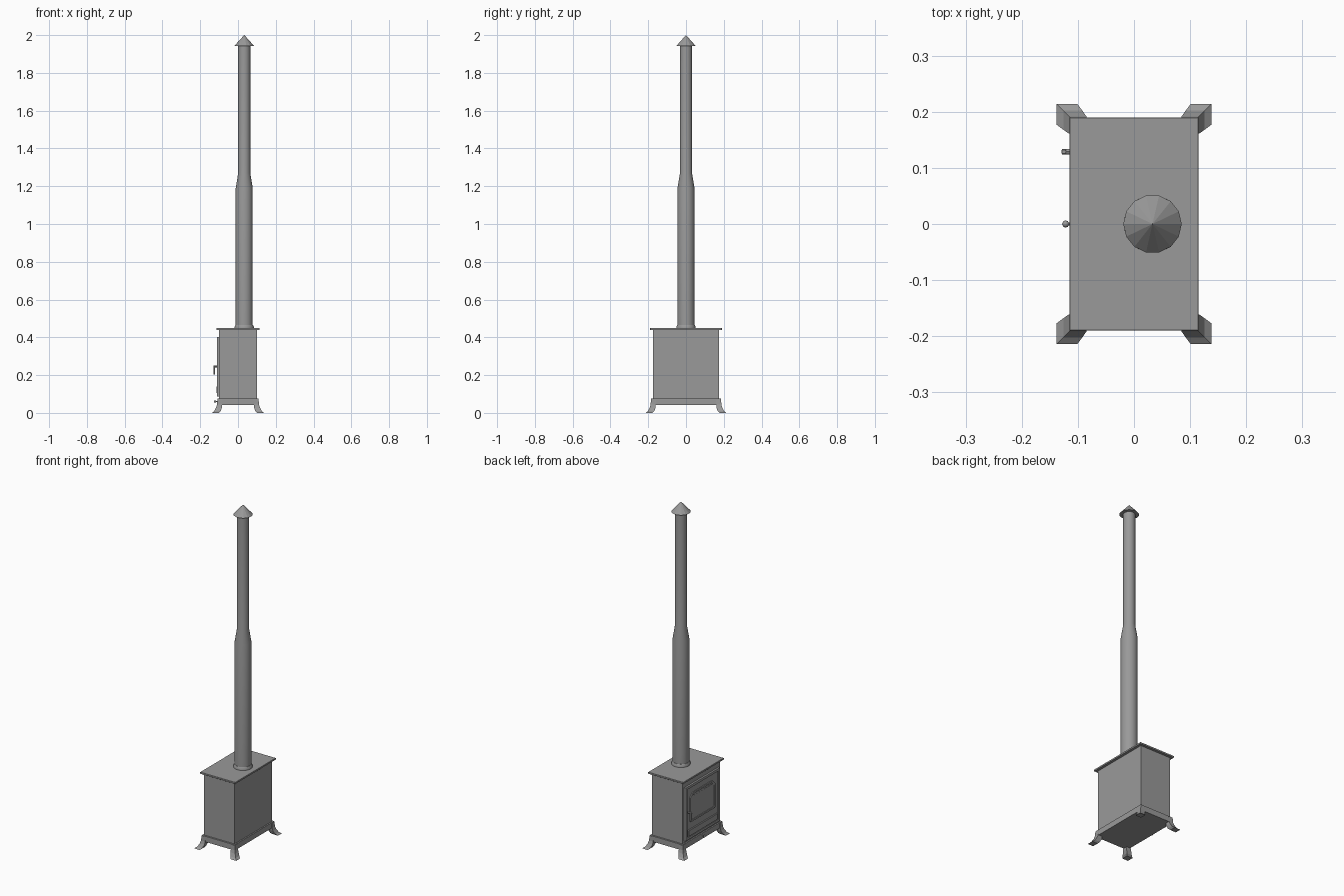
import bpy, bmesh, math
from mathutils import Matrix, Vector

if "Cube" in bpy.data.objects:
    bpy.data.objects.remove(bpy.data.objects["Cube"])

# Dark iron colour shared by every part
iron = bpy.data.materials.new("dark_iron")
iron.diffuse_color = (0.32, 0.32, 0.32, 1)
iron.use_nodes = True
iron.node_tree.nodes["Principled BSDF"].inputs["Base Color"].default_value = iron.diffuse_color


def finish(name, bm, smooth=None):
    bmesh.ops.recalc_face_normals(bm, faces=bm.faces)
    me = bpy.data.meshes.new(name)
    bm.to_mesh(me)
    bm.free()
    me.materials.append(iron)
    ob = bpy.data.objects.new(name, me)
    bpy.context.collection.objects.link(ob)
    if smooth:
        bpy.ops.object.select_all(action='DESELECT')
        ob.select_set(True)
        bpy.context.view_layer.objects.active = ob
        bpy.ops.object.shade_smooth_by_angle(angle=math.radians(smooth))
    return ob


def box(name, x, y, z, bevel=0):
    bm = bmesh.new()
    bmesh.ops.create_cube(bm, size=1)
    for v in bm.verts:
        v.co = [lo + (c + 0.5) * (hi - lo) for c, (lo, hi) in zip(v.co, (x, y, z))]
    if bevel:
        bmesh.ops.bevel(bm, geom=bm.edges[:], offset=bevel, segments=1, affect='EDGES')
    return finish(name, bm)


def loft(name, rings, closed=False, smooth=None):
    """Skin equal-length rings of points; cap the ends or close the loop."""
    bm = bmesh.new()
    vs = [[bm.verts.new(p) for p in r] for r in rings]
    n = len(vs[0])
    pairs = list(zip(vs, vs[1:])) + ([(vs[-1], vs[0])] if closed else [])
    for a, b in pairs:
        for i in range(n):
            j = (i + 1) % n
            bm.faces.new((a[i], a[j], b[j], b[i]))
    if not closed:
        bm.faces.new(vs[0])
        bm.faces.new(vs[-1])
    return finish(name, bm, smooth)


def lathe(name, profile, sides, smooth=None, centre=(0, 0, 0), axis='Z'):
    rot = Matrix.Rotation(-math.pi / 2, 4, 'Y') if axis == 'X' else Matrix()
    rings = []
    for r, h in profile:
        rings.append([Vector(centre) + rot @ Vector((r * math.cos(2 * math.pi * i / sides),
                      r * math.sin(2 * math.pi * i / sides), h)) for i in range(sides)])
    return loft(name, rings, smooth=smooth)


def outline(hw, z0, z1, cut=0.0, low=0.0):
    """Rectangle in y-z with cut top and bottom corners."""
    return [(-hw + low, z0), (hw - low, z0), (hw, z0 + low), (hw, z1 - cut),
            (hw - cut, z1), (-hw + cut, z1), (-hw, z1 - cut), (-hw, z0 + low)]


def frame(name, outer, inner, back, front):
    at = lambda pts, x: [(x, y, z) for y, z in pts]
    return loft(name, [at(outer, back), at(outer, front), at(inner, front), at(inner, back)], closed=True)


# Firebox, base and top plate
box("firebox", (-0.10, 0.10), (-0.175, 0.175), (0.07, 0.44))
box("base_plinth", (-0.108, 0.108), (-0.185, 0.185), (0.042, 0.075))
box("top_plate", (-0.115, 0.115), (-0.19, 0.19), (0.439, 0.449), 0.0008)

# Splayed legs: square sections sliding outward along the diagonal
leg_sections = [(0.109, 0.186, 0.026, 0.072), (0.111, 0.187, 0.027, 0.045), (0.116, 0.192, 0.031, 0.028),
                (0.126, 0.202, 0.034, 0.009), (0.138, 0.214, 0.037, 0.0)]
for sx, side in ((-1, "door"), (1, "rear")):
    for sy, end in ((-1, "front"), (1, "back")):
        loft(f"leg_{side}_{end}", [[(sx * x, sy * y, z), (sx * (x - s), sy * y, z),
             (sx * (x - s), sy * (y - s), z), (sx * x, sy * (y - s), z)] for x, y, s, z in leg_sections])

# Flue pipe with taper, collar and rain cap
flue = (0.033, 0, 0)
lathe("flue_collar", [(0.051, 0.447), (0.051, 0.456), (0.046, 0.466)], 24, 30, flue)
lathe("flue_pipe", [(0.045, 0.447), (0.045, 1.19), (0.032, 1.27), (0.032, 1.945)], 24, 30, flue)
lathe("rain_cap", [(0.052, 1.943), (0.0005, 2.0)], 14, None, flue)

# Door on the -x side: panel, outer rim, window surround and glass
box("door_panel", (-0.106, -0.098), (-0.155, 0.155), (0.09, 0.40))
frame("door_rim", outline(0.16, 0.088, 0.403), outline(0.145, 0.102, 0.388), -0.099, -0.111)
frame("window_frame", outline(0.117, 0.183, 0.352, 0.025, 0.006),
      outline(0.107, 0.193, 0.342, 0.022, 0.005), -0.105, -0.111)
box("window_glass", (-0.107, -0.104), (-0.108, 0.108), (0.192, 0.33))

# Ash panel below the window
box("ash_panel", (-0.113, -0.104), (-0.135, 0.135), (0.105, 0.142), 0.002)

# Door handle: stem and hanging lever
lathe("handle_stem", [(0.005, 0), (0.005, 0.022)], 12, 30, (-0.106, 0.129, 0.246), 'X')
box("handle_lever", (-0.129, -0.121), (0.125, 0.133), (0.204, 0.251), 0.001)

# Air control knob on the plinth
lathe("air_knob", [(0.0025, 0), (0.0025, 0.009), (0.005, 0.011), (0.0065, 0.015),
                   (0.005, 0.019), (0.001, 0.021)], 12, 50, (-0.107, 0, 0.06), 'X')
